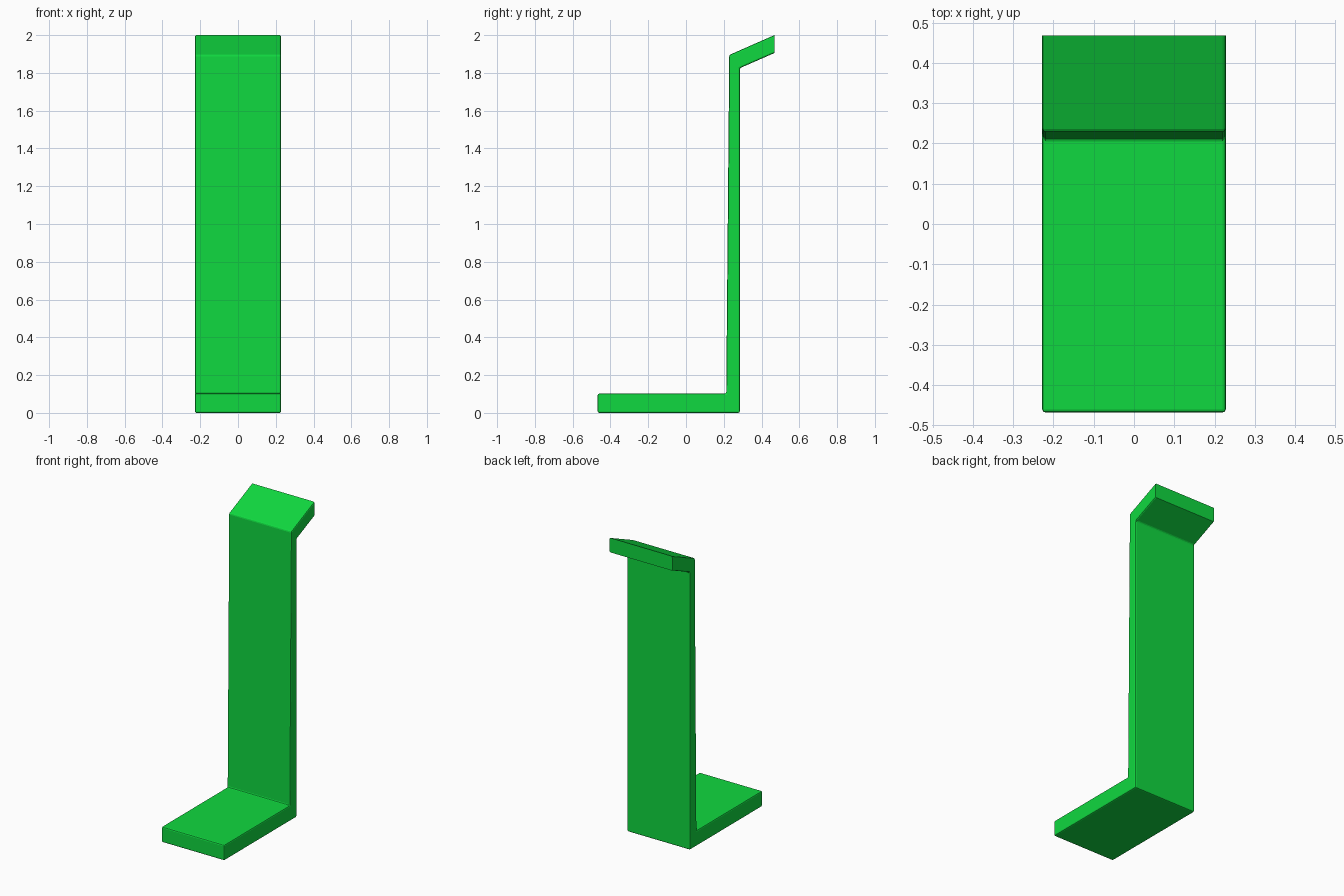
import bpy
import bmesh

cube = bpy.data.objects.get("Cube")
if cube:
    bpy.data.objects.remove(cube, do_unlink=True)

# Green paint
green = bpy.data.materials.new("bright_green")
green.use_nodes = True
colour = (0.005, 0.69, 0.05, 1)
green.diffuse_color = colour
green.node_tree.nodes["Principled BSDF"].inputs["Base Color"].default_value = colour

# Side profile (y, z): foot, leaning upright and rear lip
half_width = 0.228
back = 0.468
profile = [(-0.468, 0), (0.285, 0), (0.285, 1.825), (back, 1.905),
           (back, 2.0), (0.229, 1.895), (0.213, 0.102), (-0.468, 0.102)]

bm = bmesh.new()
side = bm.faces.new([bm.verts.new((-half_width, y, z)) for y, z in profile])
extruded = bmesh.ops.extrude_face_region(bm, geom=[side])
moved = [v for v in extruded["geom"] if isinstance(v, bmesh.types.BMVert)]
bmesh.ops.translate(bm, verts=moved, vec=(2 * half_width, 0, 0))
bmesh.ops.recalc_face_normals(bm, faces=bm.faces)

# Chamfer every edge except the square-cut end of the lip
edges = [e for e in bm.edges
         if not all(abs(v.co.y - back) < 0.001 for v in e.verts)]
bmesh.ops.bevel(bm, geom=edges, offset=0.008, segments=2, profile=0.5,
                affect='EDGES', clamp_overlap=True)
bmesh.ops.recalc_face_normals(bm, faces=bm.faces)

mesh = bpy.data.meshes.new("bracket_stand")
bm.to_mesh(mesh)
bm.free()
mesh.materials.append(green)
stand = bpy.data.objects.new("bracket_stand", mesh)
bpy.context.collection.objects.link(stand)
